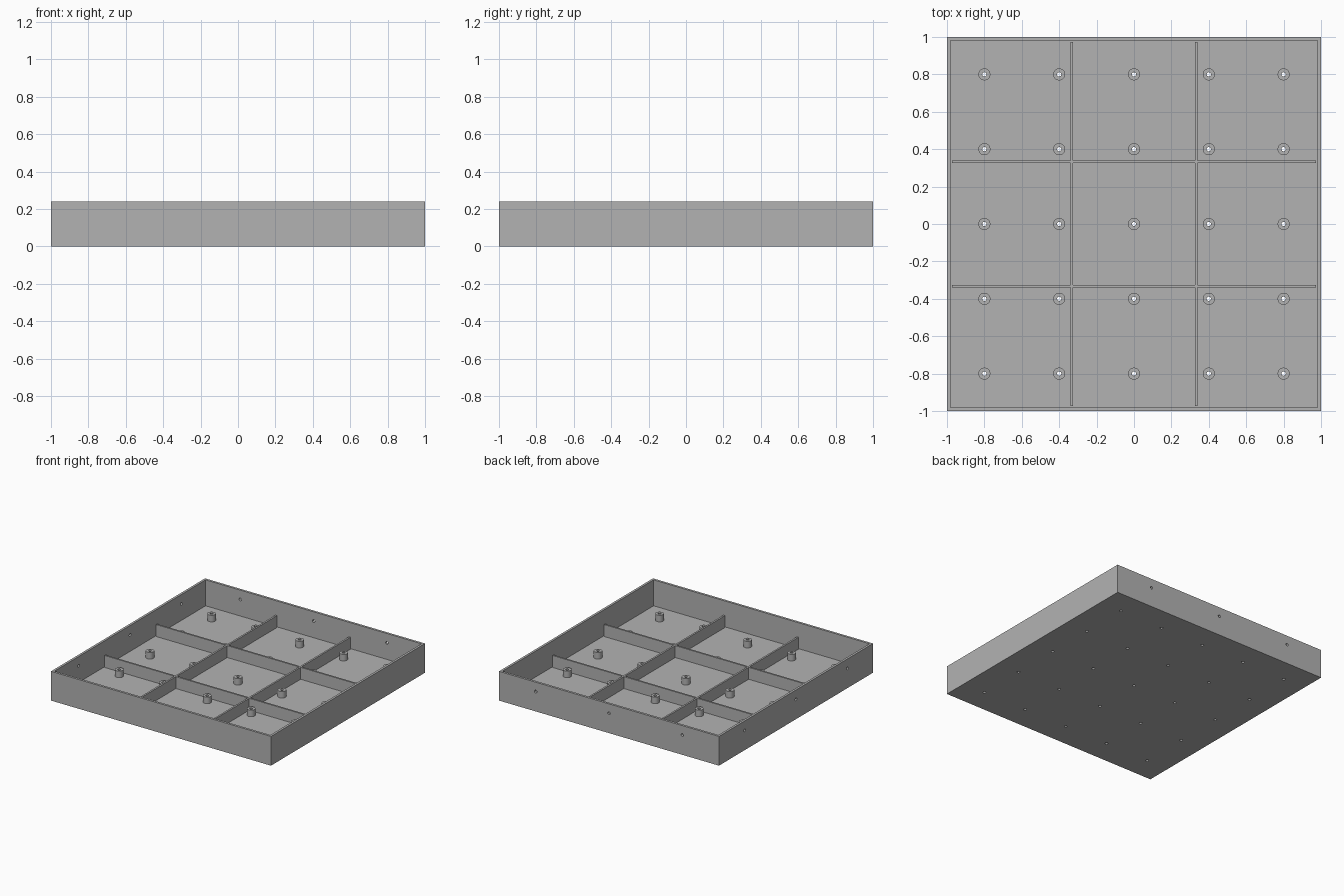
import bpy
import bmesh
from math import pi, cos, sin
from mathutils import Matrix, Vector

SIZE, HEIGHT = 2.0, 0.24
WALL = 0.027                     # wall and floor thickness
RIB_TOP, RIB_W = 0.125, 0.0145
POST_TOP, POST_R, HOLE_R = 0.081, 0.032, 0.0115
PORT_Z = 0.163
THIRD = SIZE / 3
POST_GRID = [0.4 * i for i in range(-2, 3)]

cube = bpy.data.objects.get("Cube")
if cube:
    bpy.data.objects.remove(cube, do_unlink=True)

grey = bpy.data.materials.new("plain grey")
grey.use_nodes = True
colour = (0.45, 0.45, 0.45, 1)
grey.diffuse_color = colour
grey.node_tree.nodes["Principled BSDF"].inputs["Base Color"].default_value = colour


def make_object(name, bm, smooth=False):
    bmesh.ops.recalc_face_normals(bm, faces=bm.faces)
    mesh = bpy.data.meshes.new(name)
    bm.to_mesh(mesh)
    bm.free()
    mesh.materials.append(grey)
    obj = bpy.data.objects.new(name, mesh)
    bpy.context.collection.objects.link(obj)
    if smooth:
        activate(obj)
        bpy.ops.object.shade_smooth_by_angle()
    return obj


def activate(obj):
    bpy.ops.object.select_all(action='DESELECT')
    obj.select_set(True)
    bpy.context.view_layer.objects.active = obj


def add_box(bm, centre, size):
    bmesh.ops.create_cube(bm, size=1, matrix=Matrix.Translation(centre) @ Matrix.Diagonal((*size, 1)))


def add_rod(bm, centre, rotation, length):
    bmesh.ops.create_cone(bm, cap_ends=True, segments=24, radius1=HOLE_R, radius2=HOLE_R,
                          depth=length, matrix=Matrix.Translation(centre) @ rotation)


# Open tray: a box whose top face is inset and pushed down to the floor
bm = bmesh.new()
add_box(bm, (0, 0, HEIGHT / 2), (SIZE, SIZE, HEIGHT))
bm.normal_update()
top = max(bm.faces, key=lambda f: f.calc_center_median().z)
bmesh.ops.inset_region(bm, faces=[top], thickness=WALL)
pocket = bmesh.ops.extrude_discrete_faces(bm, faces=[top])["faces"][0]
bmesh.ops.translate(bm, verts=pocket.verts, vec=(0, 0, WALL - HEIGHT))
tray = make_object("tray", bm)

# Holes: through the floor under each post, and through the back and right walls
bm = bmesh.new()
for x in POST_GRID:
    for y in POST_GRID:
        add_rod(bm, (x, y, WALL / 2), Matrix.Identity(4), WALL * 2)
edge = SIZE / 2 - WALL / 2
for t in (-THIRD, 0, THIRD):
    add_rod(bm, (t, edge, PORT_Z), Matrix.Rotation(pi / 2, 4, 'X'), WALL * 2)
    add_rod(bm, (-edge, t, PORT_Z), Matrix.Rotation(pi / 2, 4, 'Y'), WALL * 2)
cutter = make_object("hole_cutter", bm)
cutter.hide_render = True

cut = tray.modifiers.new("holes", 'BOOLEAN')
cut.operation = 'DIFFERENCE'
cut.solver = 'EXACT'
cut.object = cutter
activate(tray)
bpy.ops.object.modifier_apply(modifier=cut.name)
bpy.data.objects.remove(cutter, do_unlink=True)
activate(tray)
bpy.ops.object.shade_smooth_by_angle()

# Dividing ribs: two full-length ones, crossed by two made of three pieces
rib_h = RIB_TOP - WALL
rib_z = WALL + rib_h / 2
inner = SIZE - 2 * WALL
bm = bmesh.new()
for x in (-THIRD / 2, THIRD / 2):
    add_box(bm, (x, 0, rib_z), (RIB_W, inner, rib_h))
make_object("long_ribs", bm)

bm = bmesh.new()
near = THIRD / 2 + RIB_W / 2
for y in (-THIRD / 2, THIRD / 2):
    add_box(bm, (0, y, rib_z), (THIRD - RIB_W, RIB_W, rib_h))
    for side in (-1, 1):
        add_box(bm, (side * (near + inner / 2) / 2, y, rib_z), (inner / 2 - near, RIB_W, rib_h))
make_object("cross_ribs", bm)

# Hollow posts: a rectangle spun round the upright axis
for i, x in enumerate(POST_GRID):
    for j, y in enumerate(POST_GRID):
        bm = bmesh.new()
        ring = [bm.verts.new((r, 0, z)) for r, z in
                ((HOLE_R, WALL), (HOLE_R, POST_TOP), (POST_R, POST_TOP), (POST_R, WALL))]
        edges = [bm.edges.new((ring[k], ring[k + 1])) for k in range(3)]
        bmesh.ops.spin(bm, geom=ring + edges, cent=(0, 0, 0), axis=(0, 0, 1),
                       angle=2 * pi, steps=32, use_merge=True)
        bmesh.ops.remove_doubles(bm, verts=bm.verts, dist=0.0001)
        # Open-bottomed shell, so make sure that it faces outwards
        bmesh.ops.recalc_face_normals(bm, faces=bm.faces)
        bmesh.ops.translate(bm, verts=bm.verts, vec=(x, y, 0))
        make_object(f"post_{i + 1}_{j + 1}", bm, smooth=True)
